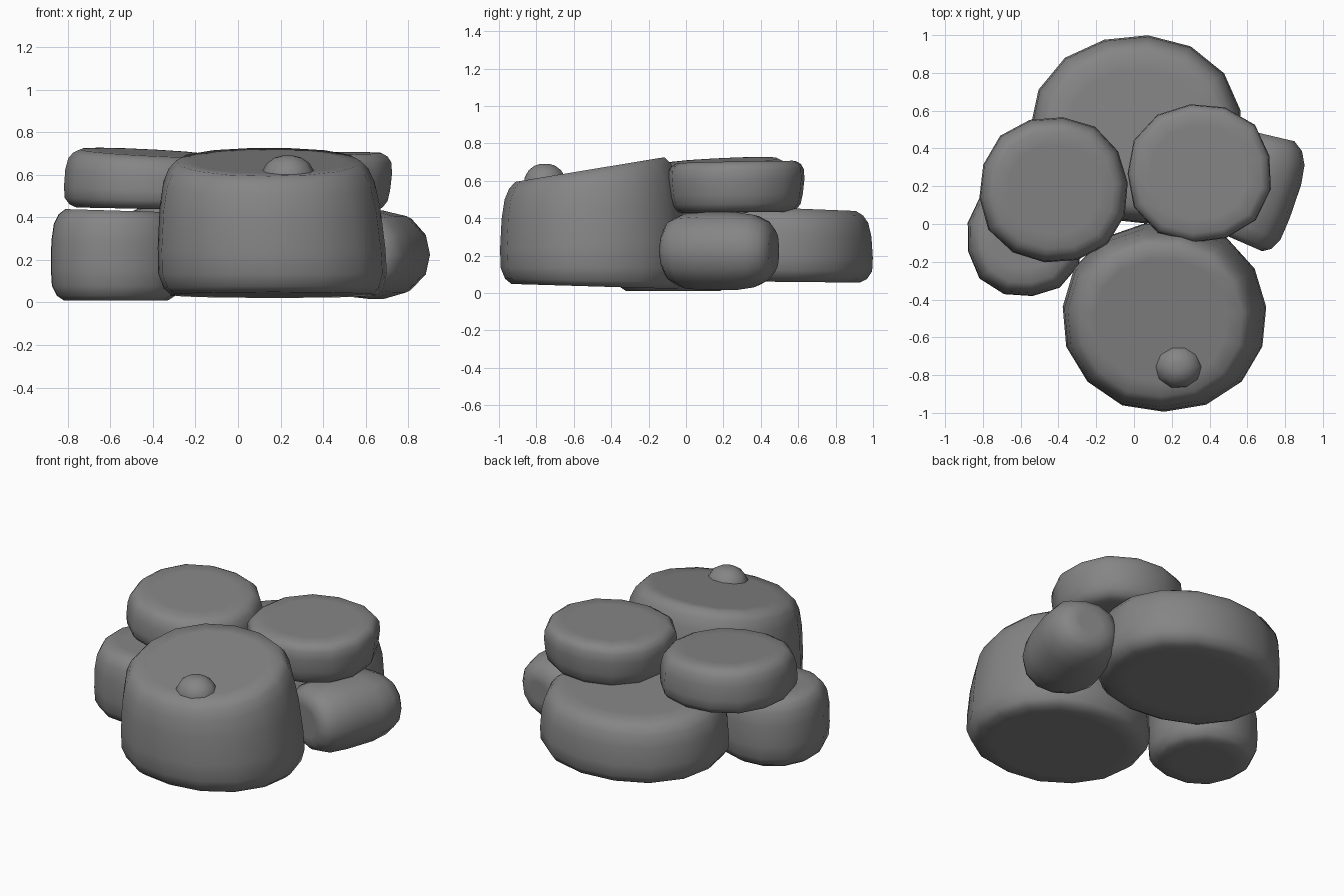
import bpy, bmesh, math, random
from mathutils import Matrix, Vector

default = bpy.data.objects.get("Cube")
if default:
    bpy.data.objects.remove(default, do_unlink=True)

random.seed(4)
stone_gray = bpy.data.materials.new("stone_gray")
stone_gray.use_nodes = True
COLOR = (0.235, 0.235, 0.235, 1)
stone_gray.diffuse_color = COLOR
stone_gray.node_tree.nodes["Principled BSDF"].inputs["Base Color"].default_value = COLOR

# Height fraction and width of a worn stone, bottom to top
WORN = [(0, .6), (0, .82), (.05, .91), (.16, .98), (.35, 1), (.65, 1),
        (.84, .97), (.94, .91), (1, .82), (1, .6)]


def stone(name, center, radii, low, high, top_slope=(0, 0), low_slope=(0, 0),
          taper=0, shift=(0, 0), sides=15, power=2.15, turn=0, profile=WORN,
          wear=1, matrix=Matrix()):
    """Stack of rounded rings between a sloping underside and a sloping top."""
    bm = bmesh.new()
    wobble = [random.uniform(.99, 1.015) for _ in range(sides)]
    rings = []
    for t, width in profile:
        # more wear rounds the rims further
        width = 1 - (1 - width) * wear
        # positive taper narrows the top, negative narrows the underside
        width *= 1 - (taper * t if taper > 0 else -taper * (1 - t))
        ring = []
        for i in range(sides):
            a = turn + math.tau * i / sides
            c, s = math.cos(a), math.sin(a)
            r = width * wobble[i] / (abs(c) ** power + abs(s) ** power) ** (1 / power)
            x = radii[0] * r * c + shift[0] * t
            y = radii[1] * r * s + shift[1] * t
            bottom = low + low_slope[0] * x + low_slope[1] * y
            top = high + top_slope[0] * x + top_slope[1] * y
            ring.append(bm.verts.new((x, y, bottom + (top - bottom) * t)))
        rings.append(ring)
    for a, b in zip(rings, rings[1:]):
        for i in range(sides):
            j = (i + 1) % sides
            bm.faces.new((a[i], a[j], b[j], b[i]))
    bm.faces.new(rings[0][::-1])
    bm.faces.new(rings[-1])
    bm.transform(Matrix.Translation(Vector(center)) @ matrix)
    for face in bm.faces:
        face.smooth = True
    mesh = bpy.data.meshes.new(name)
    bm.to_mesh(mesh)
    bm.free()
    mesh.materials.append(stone_gray)
    obj = bpy.data.objects.new(name, mesh)
    bpy.context.collection.objects.link(obj)


# Lower layer
stone("front_boulder", (.17, -.485, 0), (.555, .52), .035, .665, (0, .165), (0, -.03),
      taper=.1, shift=(-.025, -.025), turn=.1, wear=.75)
stone("back_stone", (.01, .5, 0), (.565, .505), .06, .455, (0, -.04), (0, -.01),
      taper=.05, turn=.2, wear=.85)
stone("lower_left_stone", (-.575, -.07, 0), (.31, .315), .01, .432, (-.03, 0),
      taper=.03, sides=13, power=2.3, wear=1.15)

# Rounded stone lying on its side, blunt in front and domed behind
DOMED = [(0, .45), (0, .66), (.05, .84), (.15, .96), (.35, 1), (.65, 1),
         (.82, .93), (.93, .78), (1, .55), (1, .3)]
lying = Matrix.Rotation(-.33, 4, 'Z') @ Matrix.Rotation(-math.pi / 2, 4, 'X')
stone("lying_stone", (.62, .175, .225), (.24, .208), -.27, .31, (.1, 0), (-.08, 0),
      sides=13, power=2.3, profile=DOMED, matrix=lying)

# Upper layer
stone("upper_left_stone", (-.425, .18, 0), (.4, .395), .44, .705, (-.05, .05), (-.02, 0),
      taper=.05, turn=.1, sides=14, wear=.9)
stone("upper_right_stone", (.348, .27, 0), (.388, .375), .43, .7, (.01, .02), (.01, .01),
      taper=-.08, turn=.25, sides=13, power=2.3, wear=.85)

# Small pebble resting on the boulder
PEBBLE = [(0, .8), (.3, 1), (.55, .98), (.8, .78), (.95, .48), (1, .22)]
stone("pebble", (.235, -.755, 0), (.127, .117), .52, .69, sides=10, power=2, profile=PEBBLE)
